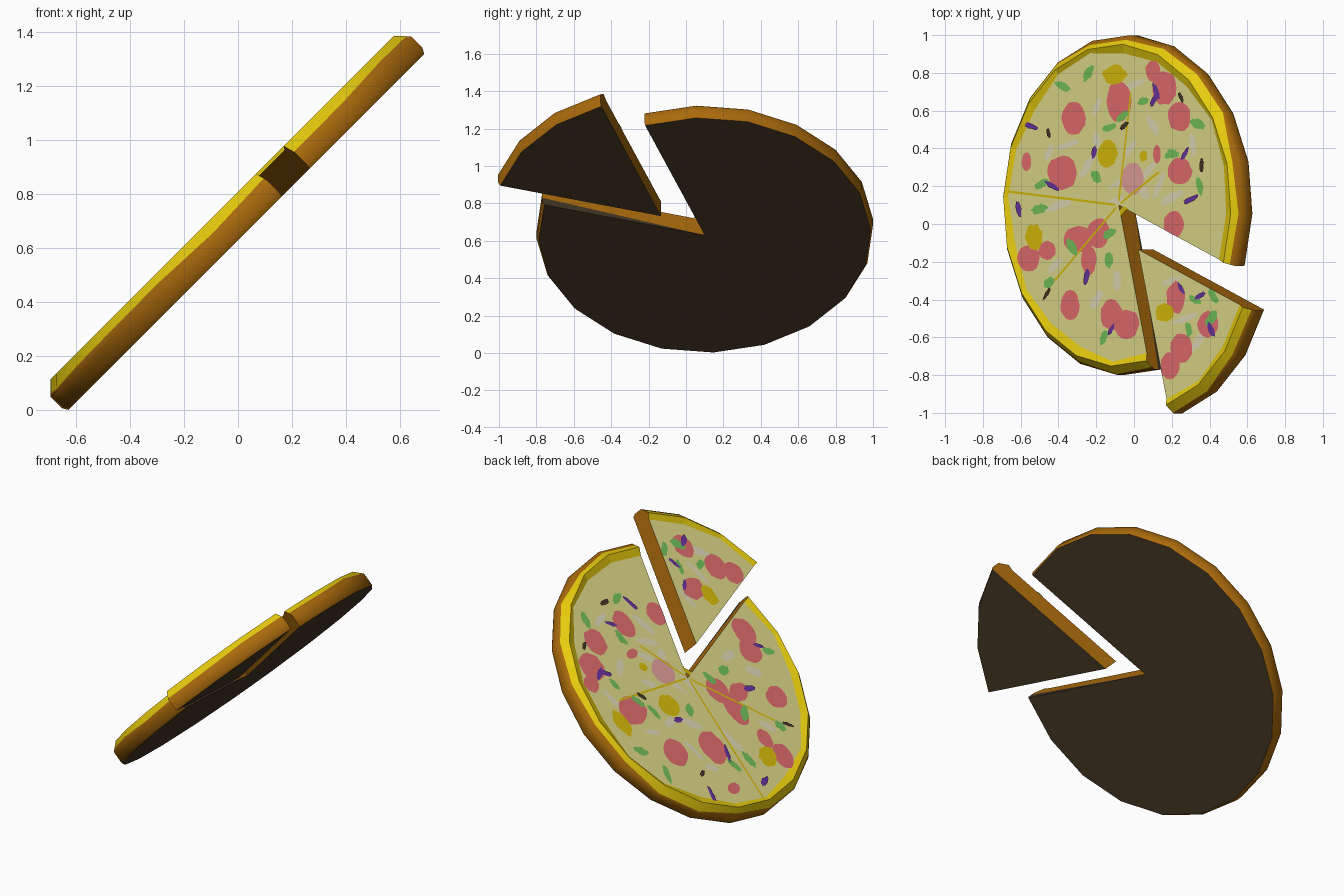
import bpy, bmesh, math, random
from mathutils import Matrix, Vector

if "Cube" in bpy.data.objects:
    bpy.data.objects.remove(bpy.data.objects["Cube"])

random.seed(4)
R2 = math.sqrt(2)
TILT = Matrix.Rotation(math.radians(-45), 4, 'Y')
CENTRE = Vector((0.445, 0.10, 0.4455))
SHIFT = Vector((0.145, -0.235, 0))          # pulled-out slice offset
CHEESE_Z = 0.113


def srgb(r, g, b):
    return [((v / 255 + 0.055) / 1.055) ** 2.4 if v > 10 else v / 255 / 12.92
            for v in (r, g, b)] + [1]


COLOURS = {
    "cheese": (228, 222, 140), "golden_rim": (236, 208, 14), "crust_brown": (170, 106, 12),
    "baked_underside": (66, 53, 36), "pepperoni_red": (232, 112, 112), "pepper_green": (116, 196, 92),
    "onion_purple": (106, 52, 162), "mushroom_pale": (228, 222, 188), "mustard_yellow": (222, 192, 10),
    "ham_pink": (232, 164, 158)}
MATS = {}
for n, c in COLOURS.items():
    MATS[n] = bpy.data.materials.new(n)
    MATS[n].diffuse_color = srgb(*c)


def finish(bm, name, mats, shift=Vector((0, 0, 0))):
    me = bpy.data.meshes.new(name)
    bm.to_mesh(me)
    bm.free()
    for m in mats:
        me.materials.append(MATS[m])
    ob = bpy.data.objects.new(name, me)
    bpy.context.collection.objects.link(ob)
    ob.matrix_world = TILT @ Matrix.Translation(CENTRE + shift)


# Dough: a rim profile swept round an arc, with capped cut walls
def dough(name, start, segs, shift, dark_wall):
    bm = bmesh.new()
    rings = []
    for i in range(segs + 1):
        a = math.radians(start + 18 * i)
        t = random.uniform(0.4, 0.95)      # uneven golden edge
        prof = [(0, 0), (0.888, 0), (0.9, 0.02), (0.9, 0.05), (0.9, 0.08),
                (0.853 + 0.047 * t, 0.127 - 0.047 * t), (0.853, 0.127),
                (random.uniform(0.8, 0.835), CHEESE_Z), (0, CHEESE_Z)]
        rings.append([bm.verts.new((r * math.cos(a), r * math.sin(a), z)) for r, z in prof])
    for p, q in zip(rings, rings[1:]):
        for k, m in enumerate((2, 1, 1, 1, 1, 3, 3, 0)):
            f = bm.faces.new((p[k], q[k], q[k + 1], p[k + 1]))
            f.material_index = m
            f.smooth = 0 < k < 6
    bm.faces.new(rings[0]).material_index = 1
    end = rings[-1]
    if dark_wall:                           # scorched lower edge of this wall
        bm.faces.new(end[:4]).material_index = 2
        bm.faces.new([end[0]] + end[3:]).material_index = 1
    else:
        bm.faces.new(end).material_index = 1
    bmesh.ops.remove_doubles(bm, verts=bm.verts, dist=0.0001)
    bmesh.ops.recalc_face_normals(bm, faces=bm.faces)
    for e in bm.edges:                      # only the rim is smooth
        e.smooth = all(f.smooth for f in e.link_faces)
    finish(bm, name, ["cheese", "crust_brown", "baked_underside", "golden_rim"], shift)


dough("pizza_base", -21, 17, Vector((0, 0, 0)), True)
dough("pulled_slice", -75, 3, SHIFT, False)


# Toppings: flat plates placed by top-view position, kept within the cheese
def in_slice(x, y):
    return y < -0.17 and x > 0.1


def limit(p, lo, hi):
    a = math.degrees(math.atan2(p.y, p.x))
    while a < (lo + hi) / 2 - 180:
        a += 360
    a = math.radians(min(max(a, lo), hi))
    r = min(p.length, 0.815)
    return Vector((r * math.cos(a), r * math.sin(a)))


def plate(bm, x, y, rx, ry, turn, level, wobble, n=16):
    sl = in_slice(x, y)
    pts = []
    for i in range(n):
        t = 2 * math.pi * i / n
        k = 1 + random.uniform(-wobble, wobble)
        dx, dy = rx * k * math.cos(t), ry * k * math.sin(t)
        px = x + dx * math.cos(turn) - dy * math.sin(turn)
        py = y + dx * math.sin(turn) + dy * math.cos(turn)
        p = Vector(((px + 0.083) * R2, py - 0.1))
        if sl:
            s = SHIFT.to_2d()
            p = limit(p - s, -75, -21) + s
        else:
            p = limit(p, -21, 285)
        pts.append(p)
    bm.faces.new([bm.verts.new((p.x, p.y, CHEESE_Z + level)) for p in pts])


def toppings(name, mat, items, level, wobble=0.06):
    bm = bmesh.new()
    for x, y, rx, ry, *turn in items:
        plate(bm, x, y, rx, ry, math.radians(turn[0]) if turn else 0, level, wobble)
    finish(bm, name, [mat])


def bits(spots, long, thin):
    return [(x, y, random.uniform(0.8, 1.2) * long, random.uniform(0.8, 1.2) * thin, turn)
            for x, y, turn in spots]


pepperoni = [(-.38, .27, .08, .09), (-.32, .56, .065, .085), (-.08, .65, .065, .11), (.1, .81, .04, .055),
             (.16, .72, .065, .09), (.24, .57, .06, .08), (.24, .28, .065, .07), (-.29, -.08, .085, .07),
             (-.19, -.05, .06, .08), (-.24, -.19, .04, .08), (-.56, -.18, .06, .07), (-.46, -.14, .045, .05),
             (-.34, -.43, .05, .08), (-.12, -.48, .06, .08), (-.04, -.53, .065, .08), (.21, 0, .055, .07),
             (-.57, .33, .025, .05), (.12, .37, .02, .05)]
slice_pepperoni = [(.22, -.39, .05, .085), (.39, -.53, .055, .07), (.25, -.66, .06, .08),
                   (.19, -.75, .05, .07)]
mustard = [(-.53, -.07, .045, .07), (-.14, .37, .05, .07), (-.1, .79, .065, .05), (.16, -.47, .05, .05),
           (.05, .36, .02, .03), (-.05, .07, .02, .02)]
# small pieces: x, y, turn in degrees
green = [(-.24, .8, 60), (-.38, .73, 150), (-.49, .21, 30), (-.06, .57, 40), (.05, .65, 20), (.34, .53, 150),
         (.2, .37, 10), (.35, .2, 100), (-.5, .08, 20), (-.33, -.12, 120), (-.13, -.05, 30), (-.13, -.19, 90),
         (-.45, -.31, 45), (-.16, -.6, 70), (.32, -.4, 150), (.29, -.56, 100), (.42, -.38, 120),
         (.41, -.5, 60), (-.2, .25, 120), (-.13, .51, 20), (.24, .8, 140)]
purple = [(.11, .66, 60), (-.21, .38, 80), (-.43, .2, 150), (-.55, .52, 160), (.27, .37, 60), (-.12, -.56, 65),
          (-.61, .08, 100), (.35, -.38, 30), (.41, -.56, 110), (.3, .13, 30), (-.25, -.28, 80),
          (.25, -.34, 120), (.12, .7, 110)]
dark = [(.25, .67, 110), (.36, .31, 90), (-.46, -.37, 60), (-.45, .48, 100), (-.05, .52, 45)]
pale = [(-.02, .4, 60), (-.08, .22, 30), (-.2, .45, 100), (.1, .52, 120), (.0, .74, 20), (.13, .2, 70),
        (.31, .42, 100), (-.35, .42, 20), (-.09, -.3, 90), (-.42, -.22, 50), (.27, -.5, 20), (-.2, .62, 70),
        (.07, .28, 50), (.2, -.3, 20), (-.1, .12, 10), (.05, .17, 120), (-.25, .3, 60), (.2, .14, 30),
        (-.45, .38, 70), (-.4, .1, 20), (-.2, -.4, 60), (.34, -.62, 60)]

toppings("mushrooms", "mushroom_pale", bits(pale, .06, .018), .002, .2)
toppings("pepperoni", "pepperoni_red", pepperoni + slice_pepperoni, .003)
toppings("ham", "ham_pink", [(-.01, .24, .06, .085)], .0035)
toppings("sweetcorn", "mustard_yellow", mustard, .004, .12)
toppings("green_peppers", "pepper_green", bits(green, .04, .021), .005, .2)
toppings("onions", "onion_purple", bits(purple, .042, .012), .006, .2)
toppings("olives", "baked_underside", bits(dark, .03, .011), .0065, .2)

# Cut lines between the slices
bm = bmesh.new()
for ang, length in ((175, .84), (220, .62), (81, .6), (30, .35)):
    d = Vector((math.cos(math.radians(ang)), math.sin(math.radians(ang)), 0))
    s = Vector((-d.y, d.x, 0)) * 0.006
    up = Vector((0, 0, CHEESE_Z + .0045))
    bm.faces.new([bm.verts.new(v + up) for v in (d * .02 - s, d * length - s, d * length + s, d * .02 + s)])
finish(bm, "cut_lines", ["mustard_yellow"])

for m in bpy.data.materials:
    if m.users and not m.is_grease_pencil:
        m.use_nodes = True
        m.node_tree.nodes["Principled BSDF"].inputs["Base Color"].default_value = m.diffuse_color
